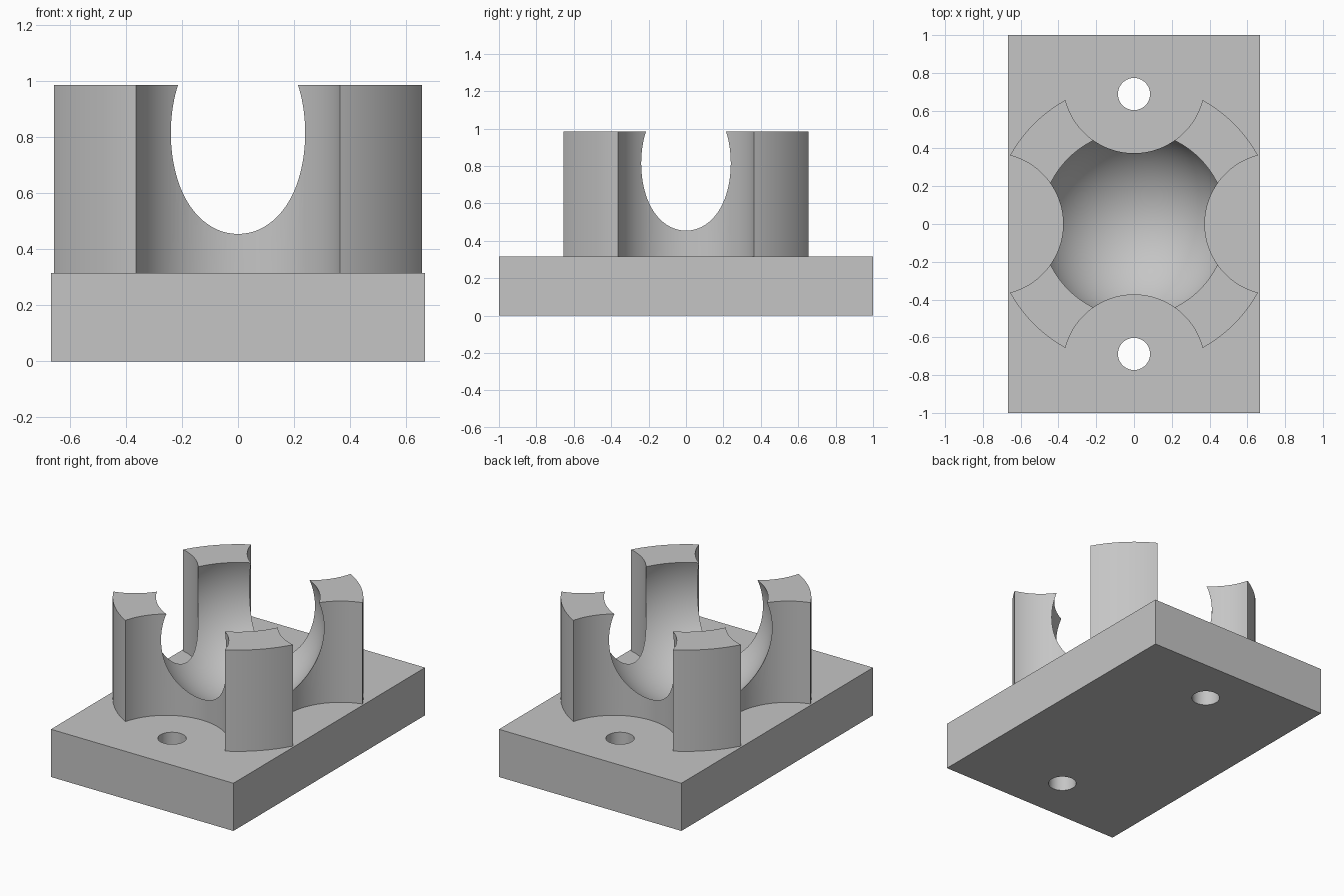
import bpy
from math import radians, sin, cos

default = bpy.data.objects.get("Cube")
if default:
    bpy.data.objects.remove(default, do_unlink=True)

PLATE_TOP, TOP = 0.315, 0.984
POST_R = 0.75        # outer radius of the socket
SCOOP_R = 0.375      # radius of the side scoops
BALL_R, BALL_Z = 0.52, 0.814

grey = bpy.data.materials.new("light_grey")
grey.use_nodes = True
colour = (0.56, 0.56, 0.56, 1)
grey.diffuse_color = colour
grey.node_tree.nodes["Principled BSDF"].inputs["Base Color"].default_value = colour


def cylinder(name, radius, z0, z1, x=0, y=0, sides=128):
    bpy.ops.mesh.primitive_cylinder_add(vertices=sides, radius=radius, depth=z1 - z0,
                                        location=(x, y, (z0 + z1) / 2))
    obj = bpy.context.object
    obj.name = name
    return obj


def combine(target, tool, operation):
    mod = target.modifiers.new(operation.title(), "BOOLEAN")
    mod.operation, mod.solver, mod.object = operation, "EXACT", tool
    bpy.ops.object.select_all(action="DESELECT")
    bpy.context.view_layer.objects.active = target
    target.select_set(True)
    bpy.ops.object.modifier_apply(modifier=mod.name)
    bpy.data.objects.remove(tool, do_unlink=True)


# Base plate
bpy.ops.mesh.primitive_cube_add(size=1, location=(0, 0, PLATE_TOP / 2))
body = bpy.context.object
body.name = "ball_socket_base"
body.scale = (4 / 3, 2, PLATE_TOP)
bpy.ops.object.transform_apply(location=True, rotation=False, scale=True)

# Round socket block, scooped on four sides to leave corner posts
socket = cylinder("socket_posts", POST_R, PLATE_TOP / 2, TOP, sides=192)
for i in range(4):
    a = radians(90 * i)
    scoop = cylinder("scoop_cutter", SCOOP_R, 0, TOP + 0.2, POST_R * cos(a), POST_R * sin(a))
    combine(socket, scoop, "DIFFERENCE")
combine(body, socket, "UNION")

# Spherical seat
bpy.ops.mesh.primitive_uv_sphere_add(segments=128, ring_count=64, radius=BALL_R,
                                     location=(0, 0, BALL_Z))
combine(body, bpy.context.object, "DIFFERENCE")

# Mounting holes
for side in (-1, 1):
    hole = cylinder("hole_cutter", 0.085, -0.1, PLATE_TOP + 0.1, 0, side * 0.688, sides=64)
    combine(body, hole, "DIFFERENCE")

body.data.materials.clear()
body.data.materials.append(grey)
for face in body.data.polygons:
    face.material_index = 0
bpy.ops.object.select_all(action="DESELECT")
body.select_set(True)
bpy.context.view_layer.objects.active = body
bpy.ops.object.shade_smooth_by_angle(angle=radians(30))
